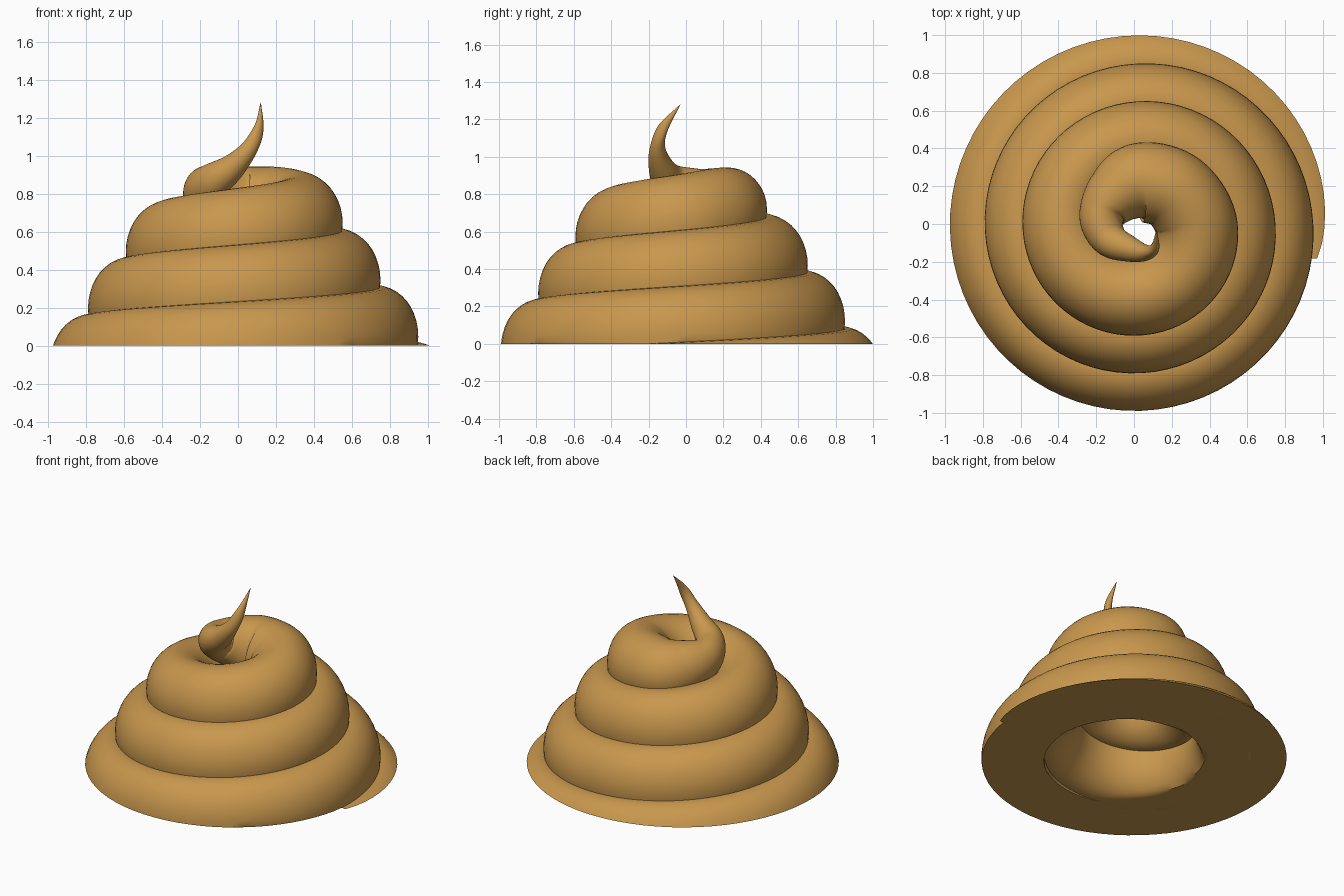
import bpy
import bmesh
from math import sin, cos, radians, sqrt, tau
from mathutils import Vector

if "Cube" in bpy.data.objects:
    bpy.data.objects.remove(bpy.data.objects["Cube"], do_unlink=True)

SIDES = 40
CENTRE_X, CENTRE_Y = 0.03, -0.02
HEIGHT = 0.26  # vertical half-size of the coil


def spiral(deg):
    """Centre and half-sizes (x, y, z, width, height) of the conical coil."""
    turn = deg / 360
    width = 0.195 + 0.008 * turn
    r = 1.12 - 0.2 * turn - width
    a = radians(deg)
    return Vector((CENTRE_X + r * cos(a), CENTRE_Y + r * sin(a),
                   -0.25 + 0.3 * turn, width, HEIGHT))


def catmull(p0, p1, p2, p3, t):
    return 0.5 * (2 * p1 + (p2 - p0) * t + (2 * p0 - 5 * p1 + 4 * p2 - p3) * t ** 2
                  + (3 * p1 - p0 - 3 * p2 + p3) * t ** 3)


# Coil: three turns, starting where it rises out of the ground
path = [spiral(d) for d in range(-10, 1080, 5)]
coil_count = len(path)

# Curled tail: the last turn tapers into an upward hook
tail = [spiral(1035), spiral(1080)] + [Vector(p) for p in (
    (0.22, 0.17, 0.69, 0.215, 0.25),
    (0.03, 0.22, 0.725, 0.21, 0.22),
    (-0.10, 0.15, 0.765, 0.165, 0.18),
    (-0.17, 0.03, 0.81, 0.12, 0.135),
    (-0.13, -0.08, 0.865, 0.095, 0.10),
    (-0.03, -0.13, 0.94, 0.07, 0.07),
    (0.06, -0.152, 1.04, 0.043, 0.045),
    (0.11, -0.125, 1.15, 0.024, 0.03),
    (0.12, -0.03, 1.28, 0.001, 0.001))]
tail.append(2 * tail[-1] - tail[-2])
for i in range(1, len(tail) - 2):
    path += [catmull(*tail[i - 1:i + 3], s / 9) for s in range(9)]
path.append(tail[-2])

# Sweep an oval along the path, cutting it flat at the ground
bm = bmesh.new()
rings = []
last = len(path) - 1
for i, p in enumerate(path):
    tangent = (path[min(i + 1, last)] - path[max(i - 1, 0)]).to_3d()
    tangent.z *= min(1, max(0, (i - coil_count) / 30))
    tangent.normalize()
    side = tangent.cross(Vector((0, 0, 1))).normalized()
    up = side.cross(tangent)
    w, h = max(p[3], 0.001), max(p[4], 0.001)
    chord = w * sqrt(max(0, 1 - (p.z / h) ** 2))
    ring = []
    for k in range(SIDES):
        a = tau * k / SIDES
        x, z = w * cos(a), h * sin(a)
        if p.z + z < 0:
            x, z = max(-chord, min(chord, x)), -p.z
        ring.append(bm.verts.new(p.to_3d() + side * x + up * z))
    rings.append(ring)
for a, b in zip(rings, rings[1:]):
    for k in range(SIDES):
        n = (k + 1) % SIDES
        bm.faces.new((a[k], a[n], b[n], b[k]))
bm.faces.new(rings[0])
bm.faces.new(rings[-1])
bmesh.ops.remove_doubles(bm, verts=bm.verts, dist=0.0001)
bmesh.ops.recalc_face_normals(bm, faces=bm.faces)

mesh = bpy.data.meshes.new("coiled_swirl")
bm.to_mesh(mesh)
bm.free()
swirl = bpy.data.objects.new("coiled_swirl", mesh)
bpy.context.collection.objects.link(swirl)

# Caramel brown material
brown = bpy.data.materials.new("caramel_brown")
brown.use_nodes = True
colour = (0.58, 0.31, 0.075, 1)
brown.diffuse_color = colour
brown.node_tree.nodes["Principled BSDF"].inputs["Base Color"].default_value = colour
mesh.materials.append(brown)

bpy.ops.object.select_all(action="DESELECT")
swirl.select_set(True)
bpy.context.view_layer.objects.active = swirl
bpy.ops.object.shade_smooth_by_angle(angle=radians(35))
